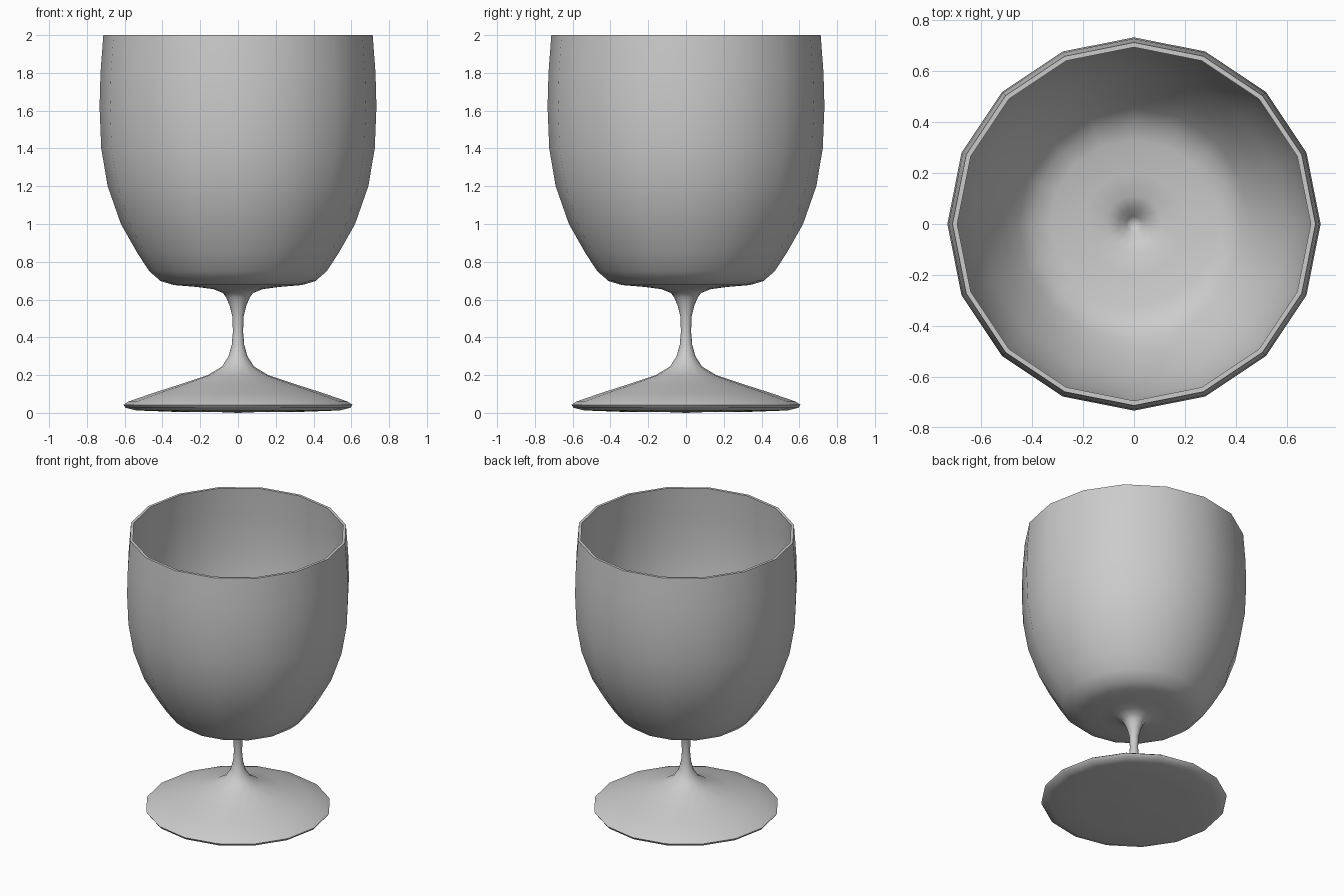
import bpy, bmesh, math

SIDES = 16

# Profile (radius, height): underside -> foot -> stem -> bowl outside -> rim -> bowl inside
profile = [
    (0, 0.0), (0.1, 0.004), (0.35, 0.006), (0.54, 0.013), (0.595, 0.027),
    (0.606, 0.043), (0.58, 0.06), (0.45, 0.105), (0.3, 0.153), (0.16, 0.2),
    (0.085, 0.245), (0.05, 0.3), (0.033, 0.36), (0.027, 0.43), (0.03, 0.51),
    (0.045, 0.57), (0.062, 0.61), (0.08, 0.635), (0.13, 0.655), (0.22, 0.667),
    (0.34, 0.677), (0.41, 0.698), (0.47, 0.75), (0.535, 0.85), (0.62, 1.0),
    (0.69, 1.2), (0.724, 1.4), (0.733, 1.62), (0.728, 1.8), (0.713, 2.0),
    (0.694, 2.0), (0.709, 1.8), (0.714, 1.62), (0.705, 1.4), (0.67, 1.2),
    (0.6, 1.0), (0.515, 0.86), (0.455, 0.77), (0.4, 0.72), (0.33, 0.698),
    (0.2, 0.686), (0.11, 0.674), (0.06, 0.65), (0.03, 0.61), (0, 0.59),
]

# Goblet: lathe the profile around z
bm = bmesh.new()
verts = [bm.verts.new((r, 0, z)) for r, z in profile]
edges = [bm.edges.new(pair) for pair in zip(verts, verts[1:])]
bmesh.ops.spin(bm, geom=verts + edges, cent=(0, 0, 0), axis=(0, 0, 1),
               angle=math.tau, steps=SIDES, use_duplicate=False)
bmesh.ops.remove_doubles(bm, verts=bm.verts, dist=0.0005)
bmesh.ops.recalc_face_normals(bm, faces=bm.faces)
mesh = bpy.data.meshes.new("goblet")
bm.to_mesh(mesh)
bm.free()

goblet = bpy.data.objects.new("goblet", mesh)
bpy.context.collection.objects.link(goblet)
bpy.context.view_layer.objects.active = goblet
goblet.select_set(True)
bpy.ops.object.shade_smooth_by_angle(angle=math.radians(60))
